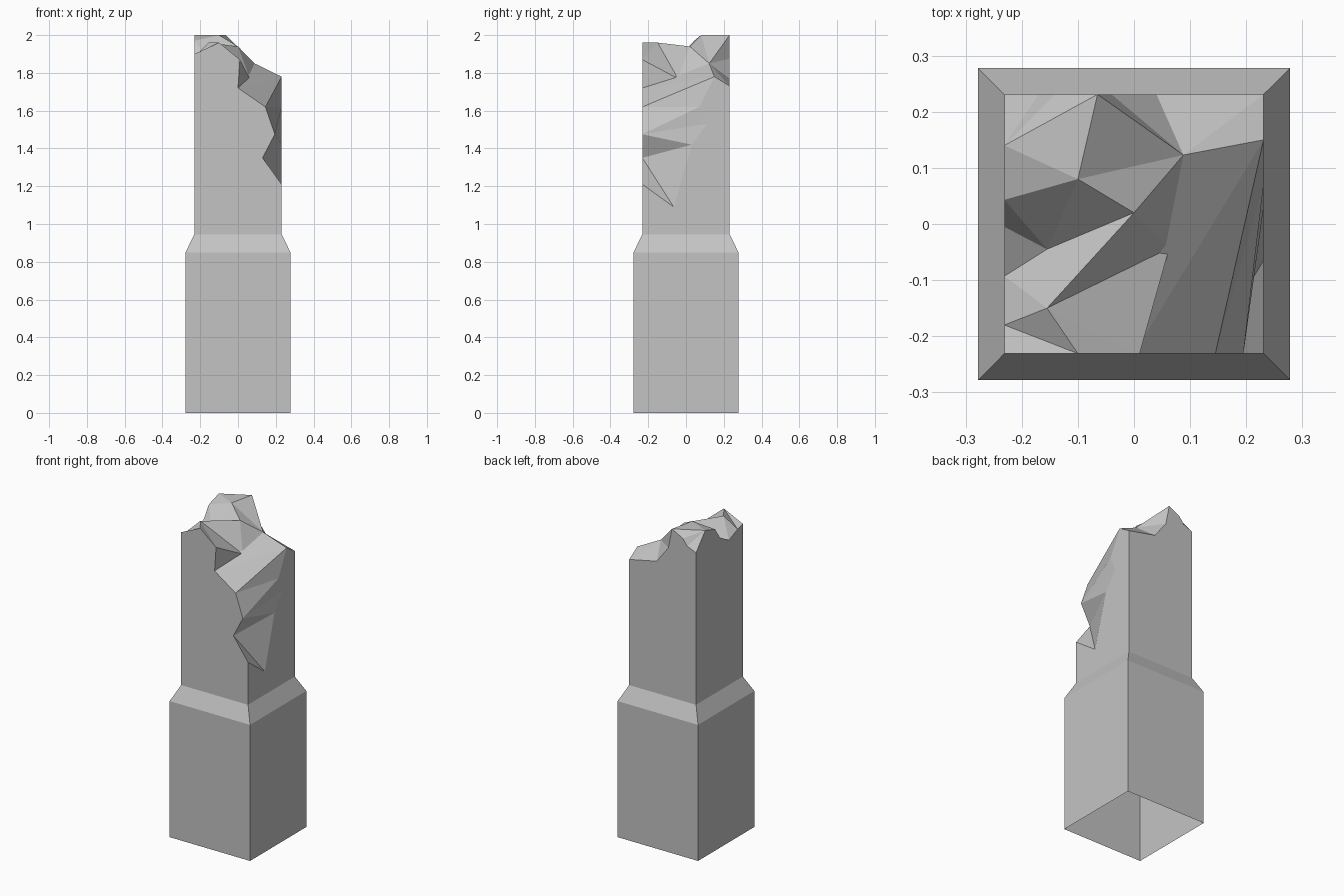
import bpy, bmesh

if "Cube" in bpy.data.objects:
    bpy.data.objects.remove(bpy.data.objects["Cube"])

W, B = 0.231, 0.278            # half widths of shaft and base
Z_BASE, Z_SHAFT = 0.85, 0.945  # top of base block, top of sloped ledge

stone = bpy.data.materials.new("grey_stone")
stone.diffuse_color = (0.55, 0.55, 0.55, 1)
stone.use_nodes = True
stone.node_tree.nodes["Principled BSDF"].inputs["Base Color"].default_value = stone.diffuse_color

bm = bmesh.new()
P = {}


def add(prefix, points, place):
    """Add numbered points of one wall and return their names in order."""
    names = []
    for i, (a, z) in enumerate(points, 1):
        names.append(f"{prefix}{i}")
        P[names[-1]] = bm.verts.new(place(a, z))
    return names


def face(names):
    bm.faces.new([P[n] for n in names])


def fan(hub, ring):
    ring = ring.split()
    for a, b in zip(ring, ring[1:]):
        face((hub, a, b))


# square rings of the base and ledge, corners: front left, front right, back right, back left
rings = []
for half, z in ((B, 0), (B, Z_BASE), (W, Z_SHAFT)):
    rings.append([bm.verts.new((x * half, y * half, z))
                  for x, y in ((-1, -1), (1, -1), (1, 1), (-1, 1))])
for low, high in zip(rings, rings[1:]):
    for i in range(4):
        j = (i + 1) % 4
        bm.faces.new((low[i], low[j], high[j], high[i]))

# broken upper corners of the shaft
for name, x, y, z in (("FL", -W, -W, 1.90), ("FR", W, -W, 1.21),
                      ("BR", W, W, 1.73), ("BL", -W, W, 1.895)):
    P[name] = bm.verts.new((x, y, z))

# jagged upper edge of each wall
front = add("F", ((-.10, 1.96), (.01, 1.87), (0, 1.72), (.145, 1.62),
                  (.195, 1.475), (.13, 1.35)), lambda a, z: (a, -W, z))
right = add("R", ((.15, 1.78), (.07, 1.62), (.11, 1.53), (.03, 1.42),
                  (-.065, 1.09)), lambda a, z: (W, a, z))
back = add("K", ((.04, 1.77), (-.04, 1.875), (-.065, 2.0), (-.14, 1.96),
                 (-.17, 1.92)), lambda a, z: (a, W, z))
left = add("L", ((.14, 2.0), (.043, 1.97), (-.005, 1.90), (-.093, 1.85),
                 (-.18, 1.885)), lambda a, z: (-W, a, z))

# peaks and hollows inside the break
for name, x, y, z in (("A", -.10, .08, 2.0), ("H", -.155, -.045, 1.87),
                      ("C", 0, .02, 1.94), ("D", -.155, -.15, 1.96),
                      ("E", .088, .123, 1.85), ("G", .063, -.043, 1.77)):
    P[name] = bm.verts.new((x, y, z))

# shaft walls
top = rings[-1]
walls = (["FL"] + front + ["FR"], ["FR"] + right[::-1] + ["BR"],
         ["BR"] + back + ["BL"], ["BL"] + left + ["FL"])
for i, edge in enumerate(walls):
    bm.faces.new([top[(i + 1) % 4], top[i]] + [P[n] for n in edge])

# facets of the broken top
fan("E", "A K3 K2 K1 BR R1 F3 G C A")
fan("H", "L2 L3 L4 D C A L2")
fan("D", "L4 L5 F1 F2 G C")
fan("L1", "BL K5 K4 K3 A L2")
fan("F1", "L5 FL")
fan("G", "F2 F3")

# facets of the chipped front right edge
fan("F4", "F3 R1 R2 F5")
fan("F5", "R2 R3 R4 F6")
fan("F6", "R4 R5 FR")

bmesh.ops.recalc_face_normals(bm, faces=bm.faces)
mesh = bpy.data.meshes.new("broken_pillar")
bm.to_mesh(mesh)
bm.free()
mesh.materials.append(stone)
bpy.context.collection.objects.link(bpy.data.objects.new("broken_pillar", mesh))
